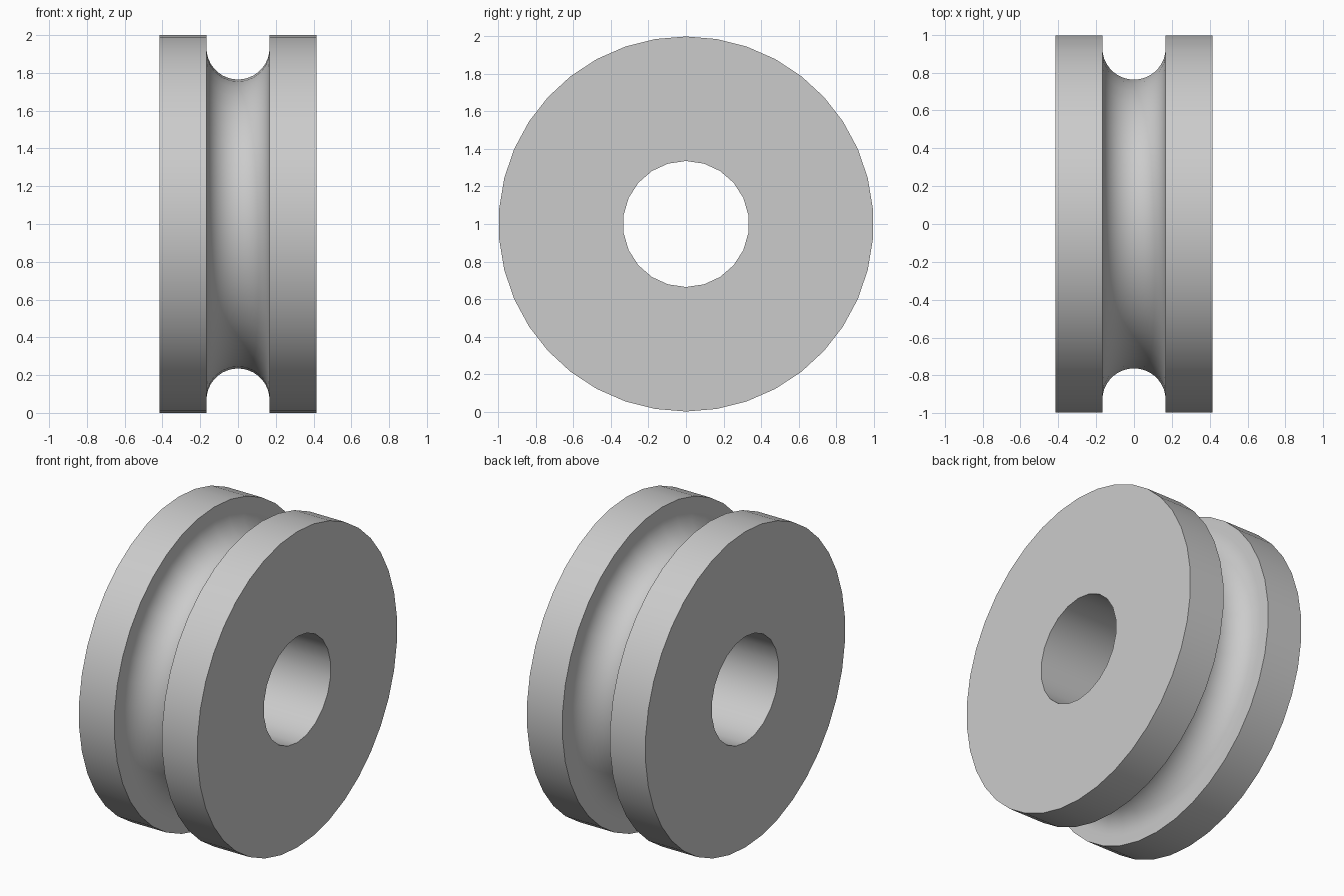
import bpy, bmesh, math

cube = bpy.data.objects.get("Cube")
if cube:
    bpy.data.objects.remove(cube, do_unlink=True)

RIM, HALF_WIDTH, GROOVE, BORE = 1.0, 0.415, 0.167, 0.336
GROOVE_CENTRE = 0.932
SIDES, BORE_SIDES, ARC_STEPS = 38, 22, 18

grey = bpy.data.materials.new("light grey")
grey.use_nodes = True
colour = (0.6, 0.6, 0.6, 1)
grey.diffuse_color = colour
grey.node_tree.nodes["Principled BSDF"].inputs["Base Color"].default_value = colour


def ring(bm, x, radius, sides):
    """Circle of vertices around the x axle, one vertex at the top."""
    verts = []
    for i in range(sides):
        a = math.tau * i / sides
        verts.append(bm.verts.new((x, radius * math.sin(a), 1 + radius * math.cos(a))))
    return verts


def turned(name, profile, sides):
    """Closed solid turned from (x, radius) points."""
    bm = bmesh.new()
    rings = [ring(bm, x, r, sides) for x, r in profile]
    for a, b in zip(rings, rings[1:]):
        for i in range(sides):
            j = (i + 1) % sides
            bm.faces.new((a[i], a[j], b[j], b[i]))
    bm.faces.new(rings[0])
    bm.faces.new(rings[-1])
    bmesh.ops.recalc_face_normals(bm, faces=bm.faces)
    mesh = bpy.data.meshes.new(name)
    bm.to_mesh(mesh)
    bm.free()
    mesh.materials.append(grey)
    obj = bpy.data.objects.new(name, mesh)
    bpy.context.collection.objects.link(obj)
    return obj


# Pulley wheel: two flat rims with a round-bottomed groove between them
arc = [math.pi * i / ARC_STEPS for i in range(ARC_STEPS + 1)]
groove = [(-GROOVE * math.cos(a), GROOVE_CENTRE - GROOVE * math.sin(a)) for a in arc]
profile = [(-HALF_WIDTH, RIM), (-GROOVE, RIM), *groove, (GROOVE, RIM), (HALF_WIDTH, RIM)]
wheel = turned("pulley_wheel", profile, SIDES)

# Axle bore
cutter = turned("bore_cutter", [(-1, BORE), (1, BORE)], BORE_SIDES)
cutter.hide_render = True
bore = wheel.modifiers.new("bore", "BOOLEAN")
bore.operation = "DIFFERENCE"
bore.solver = "EXACT"
bore.object = cutter

bpy.ops.object.select_all(action="DESELECT")
wheel.select_set(True)
bpy.context.view_layer.objects.active = wheel
bpy.ops.object.modifier_apply(modifier=bore.name)
bpy.data.objects.remove(cutter, do_unlink=True)
bpy.ops.object.shade_smooth_by_angle(angle=math.radians(30))
